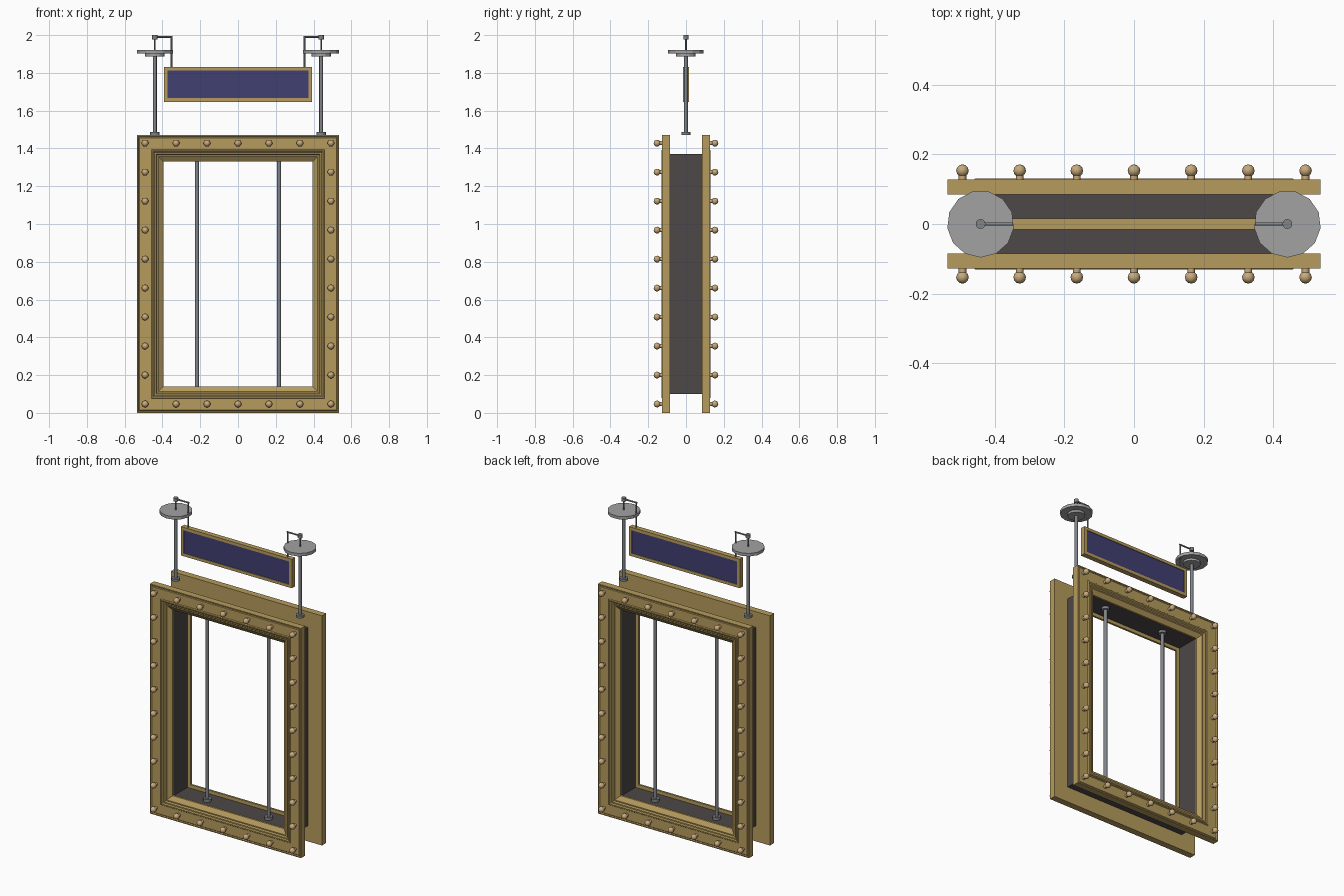
import bpy, bmesh, math
from mathutils import Vector

if "Cube" in bpy.data.objects:
    bpy.data.objects.remove(bpy.data.objects["Cube"])


def material(name, rgb):
    m = bpy.data.materials.new(name)
    m.diffuse_color = (*rgb, 1)
    m.use_nodes = True
    m.node_tree.nodes["Principled BSDF"].inputs["Base Color"].default_value = m.diffuse_color
    return m


GOLD = material("aged gold", (0.47, 0.33, 0.11))
STUD = material("tan brass", (0.58, 0.40, 0.20))
DARK = material("dark lining", (0.075, 0.065, 0.065))
NAVY = material("navy panel", (0.052, 0.050, 0.165))
STEEL = material("steel", (0.22, 0.23, 0.25))
PLATE = material("pale grey", (0.36, 0.36, 0.37))

W, H = 0.535, 1.47      # half width and height of the frames


def finish(name, bm, mat, smooth=False):
    bmesh.ops.recalc_face_normals(bm, faces=bm.faces)
    me = bpy.data.meshes.new(name)
    bm.to_mesh(me)
    bm.free()
    me.materials.append(mat)
    if smooth:
        for p in me.polygons:
            p.use_smooth = len(p.vertices) <= 4
    ob = bpy.data.objects.new(name, me)
    bpy.context.collection.objects.link(ob)
    return ob


def ring_frame(name, profile, mat, half_w=W, z0=0.0, z1=H):
    """Sweep a closed (inset, y) profile round a mitred rectangle."""
    bm = bmesh.new()
    rings = []
    for d, y in profile:
        x = half_w - d
        rings.append([bm.verts.new(c) for c in (
            (-x, y, z0 + d), (x, y, z0 + d), (x, y, z1 - d), (-x, y, z1 - d))])
    for i, a in enumerate(rings):
        b = rings[(i + 1) % len(rings)]
        for k in range(4):
            n = (k + 1) % 4
            bm.faces.new((a[k], a[n], b[n], b[k]))
    return finish(name, bm, mat)


def add_rod(bm, p, q, r, seg=12):
    """Capped cylinder from p to q."""
    p, q = Vector(p), Vector(q)
    d = q - p
    mtx = d.to_track_quat('Z', 'Y').to_matrix().to_4x4()
    mtx.translation = (p + q) / 2
    bmesh.ops.create_cone(bm, cap_ends=True, segments=seg, radius1=r,
                          radius2=r, depth=d.length, matrix=mtx)


def rods(name, parts, mat, smooth=True):
    bm = bmesh.new()
    for part in parts:
        add_rod(bm, *part)
    return finish(name, bm, mat, smooth)


# Moulded frames, front and back
moulding = [(0, 0.085), (0, 0.127), (0.006, 0.127), (0.010, 0.122), (0.014, 0.126),
            (0.076, 0.126), (0.080, 0.131), (0.086, 0.131), (0.092, 0.125),
            (0.100, 0.125), (0.106, 0.117), (0.113, 0.117), (0.140, 0.098),
            (0.140, 0.085)]
for side, label in ((-1, "front"), (1, "back")):
    ring_frame(label + "_frame", [(d, y * side) for d, y in moulding], GOLD)

# Dark tunnel joining the frames
ring_frame("tunnel_lining", [(0.10, -0.087), (0.10, 0.087), (0.118, 0.087),
                             (0.118, -0.087)], DARK)

# Ball studs round both frames
spots = [(-0.492 + i * 0.164, z) for i in range(7) for z in (0.047, 1.428)]
spots += [(x, 0.047 + i * 1.381 / 9) for i in range(1, 9) for x in (-0.492, 0.492)]
for side, label in ((-1, "front"), (1, "back")):
    balls, stems = bmesh.new(), []
    for x, z in spots:
        ball = bmesh.ops.create_uvsphere(balls, u_segments=12, v_segments=8, radius=0.018)
        bmesh.ops.translate(balls, verts=ball["verts"], vec=(x, side * 0.153, z))
        stems.append(((x, side * 0.12, z), (x, side * 0.145, z), 0.011, 8))
    finish(label + "_stud_balls", balls, STUD, True)
    rods(label + "_stud_stems", stems, STUD)

# Upright bars inside the opening, with end flanges
bars = []
for x in (-0.217, 0.217):
    bars += [((x, 0, 0.118), (x, 0, 1.352), 0.011),
             ((x, 0, 0.118), (x, 0, 0.136), 0.024),
             ((x, 0, 1.336), (x, 0, 1.352), 0.024)]
rods("opening_bars", bars, STEEL)

# Posts, lamp discs and hanging arms
for s, label in ((-1, "left"), (1, "right")):
    x, xi = s * 0.44, s * 0.352
    rods(label + "_post", [((x, 0, 1.474), (x, 0, 1.89), 0.010),
                           ((x, 0, 1.472), (x, 0, 1.487), 0.025)], STEEL)
    rods(label + "_disc", [((x, 0, 1.902), (x, 0, 1.921), 0.096, 13)], PLATE, False)
    rods(label + "_disc_collar", [((x, 0, 1.888), (x, 0, 1.903), 0.052, 13)], PLATE, False)
    rods(label + "_hanger", [((x, 0, 1.92), (x, 0, 1.98), 0.004, 8),
                             ((x, 0, 1.978), (x, 0, 2.0), 0.014),
                             ((x, 0, 1.99), (xi - s * 0.005, 0, 1.99), 0.005, 8),
                             ((xi, 0, 1.993), (xi, 0, 1.825), 0.005, 8)], STEEL)

# Hanging sign: gold surround and recessed navy panel
ring_frame("sign_surround", [(0, -0.016), (0, 0.016), (0.019, 0.016), (0.019, -0.016)],
           GOLD, 0.392, 1.647, 1.832)
bm = bmesh.new()
bmesh.ops.create_cube(bm, size=1)
bmesh.ops.scale(bm, verts=bm.verts, vec=(0.75, 0.024, 0.15))
bmesh.ops.translate(bm, verts=bm.verts, vec=(0, 0, 1.7395))
finish("sign_panel", bm, NAVY)
